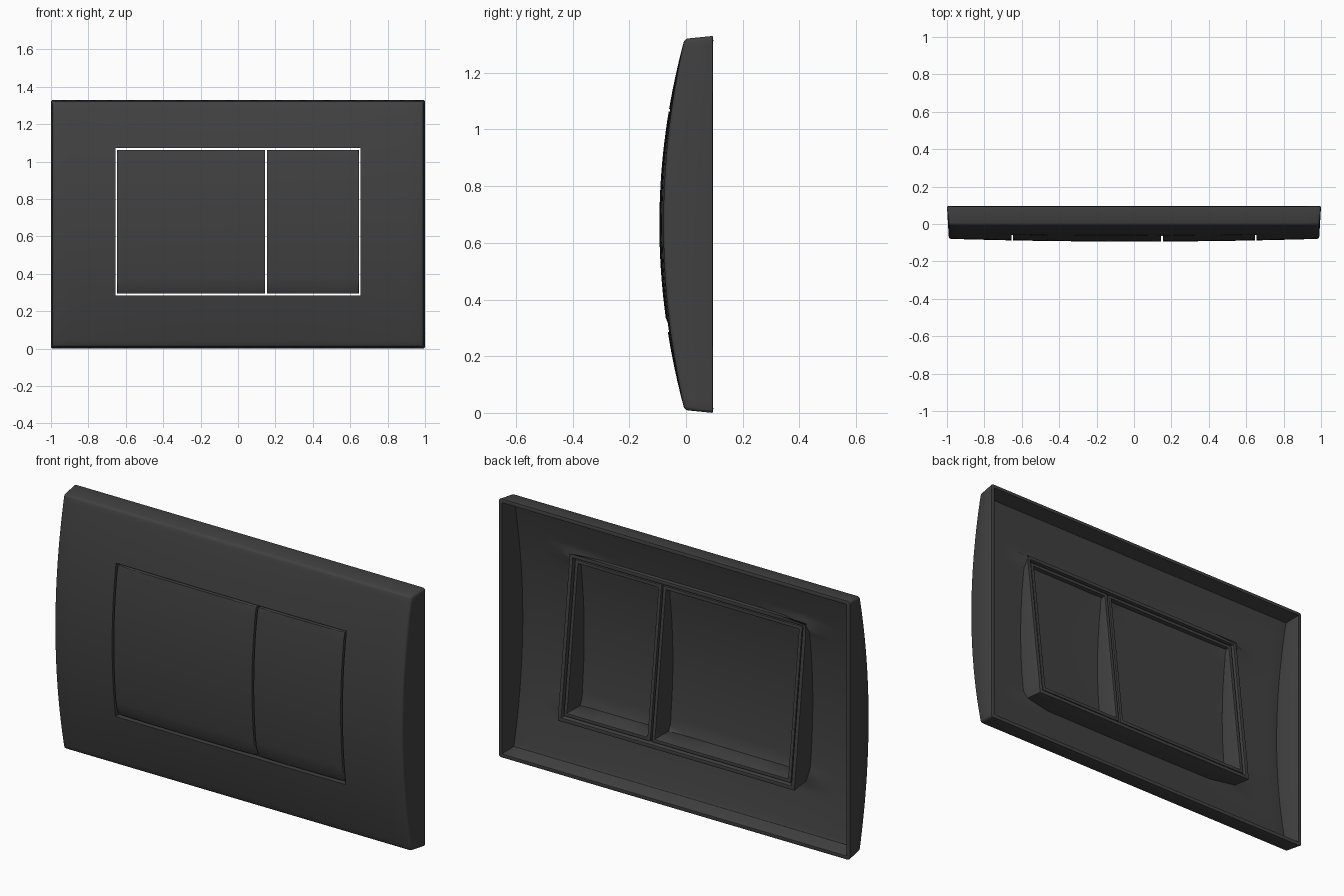
import bpy, bmesh, math

cube = bpy.data.objects.get("Cube")
if cube:
    bpy.data.objects.remove(cube, do_unlink=True)

MID = 0.665       # centre height of the plate
BACK = 0.094      # rear plane of the rim

charcoal = bpy.data.materials.new("charcoal_plastic")
charcoal.use_nodes = True
charcoal.diffuse_color = (0.052, 0.052, 0.052, 1)
charcoal.node_tree.nodes["Principled BSDF"].inputs["Base Color"].default_value = (0.052, 0.052, 0.052, 1)


def face_y(x, z):
    """Bowed front surface."""
    u = (z - MID) / 0.655
    return -0.094 + 0.089 * u * u + 0.015 * x * x * (1 - u * u)


def rib_y(z):
    """Straight sloping rear edge of the ribs around the opening."""
    return -0.015 + 0.095 * (1.07 - z) / 0.79


def steps(stops, counts):
    out = [stops[0]]
    for a, b, n in zip(stops, stops[1:], counts):
        out += [a + (b - a) * i / n for i in range(1, n + 1)]
    return out


def sheet(xs, zs, hole=None):
    """Bowed grid facing the front, with an optional rectangular opening."""
    bm = bmesh.new()
    grid = [[bm.verts.new((x, face_y(x, z), z)) for x in xs] for z in zs]
    for j in range(len(zs) - 1):
        for i in range(len(xs) - 1):
            cx, cz = (xs[i] + xs[i + 1]) / 2, (zs[j] + zs[j + 1]) / 2
            if hole and abs(cx) < hole[0] and hole[1] < cz < hole[2]:
                continue
            bm.faces.new((grid[j][i], grid[j][i + 1], grid[j + 1][i + 1], grid[j + 1][i]))
    loose = [v for v in bm.verts if not v.link_faces]
    bmesh.ops.delete(bm, geom=loose, context='VERTS')
    return bm


def extrude_back(bm, edges, move):
    ret = bmesh.ops.extrude_edge_only(bm, edges=edges)
    for v in ret["geom"]:
        if isinstance(v, bmesh.types.BMVert):
            v.co = move(v.co)


def round_edges(bm, test, width):
    edges = [e for e in bm.edges if len(e.link_faces) == 2
             and e.calc_face_angle() > math.radians(35) and all(test(v.co) for v in e.verts)]
    bmesh.ops.bevel(bm, geom=edges, offset=width, segments=3, profile=0.5, affect='EDGES')


def finish(bm, name, thickness):
    bm.normal_update()
    mesh = bpy.data.meshes.new(name)
    bm.to_mesh(mesh)
    bm.free()
    mesh.materials.append(charcoal)
    obj = bpy.data.objects.new(name, mesh)
    bpy.context.collection.objects.link(obj)
    wall = obj.modifiers.new("wall", 'SOLIDIFY')
    wall.thickness = thickness
    wall.offset = -1
    wall.use_even_offset = True
    soft = obj.modifiers.new("soft_edges", 'BEVEL')
    soft.width = 0.003
    soft.segments = 2
    soft.limit_method = 'ANGLE'
    soft.angle_limit = math.radians(50)
    bpy.ops.object.select_all(action='DESELECT')
    obj.select_set(True)
    bpy.context.view_layer.objects.active = obj
    bpy.ops.object.shade_smooth_by_angle(angle=math.radians(35))


# Cover plate: bowed face, flared outer rim and ribs around the opening
HX, HB, HT = 0.656, 0.285, 1.073
bm = sheet(steps([-0.99, -HX, HX, 0.99], [4, 10, 4]),
           steps([0.01, HB, HT, 1.32], [8, 20, 8]), (HX, HB, HT))


def in_opening(co):
    return abs(co.x) < HX + 0.01 and HB - 0.01 < co.z < HT + 0.01


def flare(co):
    return (co.x / 0.99 if abs(co.x) > 0.985 else co.x, BACK, MID + (co.z - MID) * MID / 0.655)


border = [e for e in bm.edges if e.is_boundary]
inner = [e for e in border if all(in_opening(v.co) for v in e.verts)]
outer = [e for e in border if e not in inner]
extrude_back(bm, outer, flare)
extrude_back(bm, inner, lambda co: (co.x, rib_y(co.z), co.z))
round_edges(bm, lambda co: not in_opening(co), 0.012)
finish(bm, "cover_plate", 0.018)

# Push buttons: bowed faces with a chamfered lower lip and side ribs
for name, x0, x1 in (("large_button", -0.646, 0.145), ("small_button", 0.155, 0.646)):
    low, lip, top = 0.295, 0.335, 1.063
    bm = sheet(steps([x0, x1], [6]), steps([low, lip, top], [1, 20]))
    for v in bm.verts:
        if v.co.z < low + 0.001:
            v.co.y += 0.01
    rim = [e for e in bm.edges if e.is_boundary]
    extrude_back(bm, rim, lambda co: (co.x, rib_y(co.z) - 0.008, co.z))
    round_edges(bm, lambda co: True, 0.004)
    finish(bm, name, 0.016)
